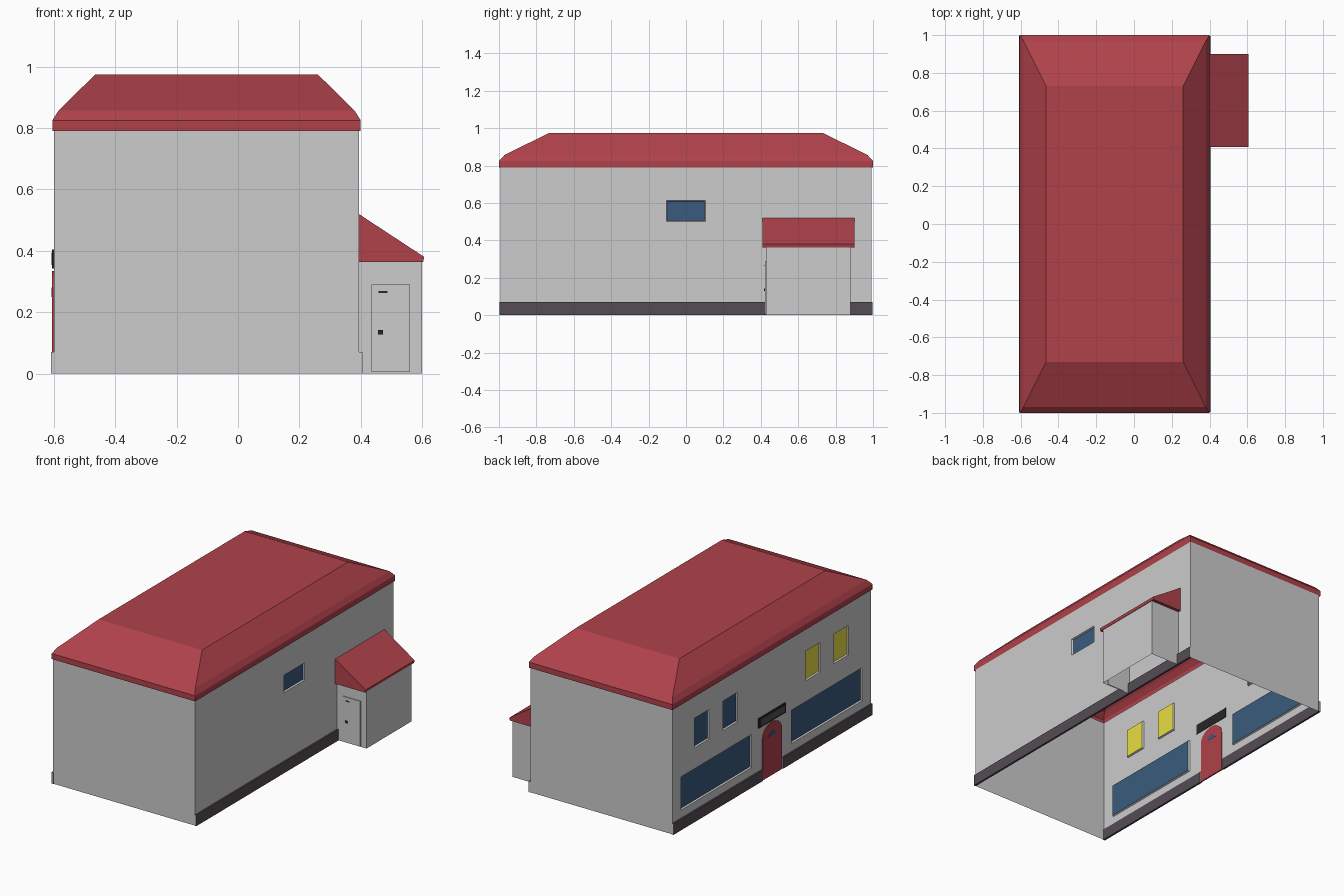
import bpy, bmesh, math

if "Cube" in bpy.data.objects:
    bpy.data.objects.remove(bpy.data.objects["Cube"])


def mat(name, rgb):
    m = bpy.data.materials.new(name)
    m.diffuse_color = (*rgb, 1)
    m.use_nodes = True
    m.node_tree.nodes["Principled BSDF"].inputs["Base Color"].default_value = m.diffuse_color
    return m


GREY = mat("wall grey", (0.604, 0.604, 0.604))
RED = mat("roof red", (0.434, 0.054, 0.070))
BLUE = mat("glass blue", (0.041, 0.105, 0.205))
YELLOW = mat("lit glass yellow", (0.80, 0.73, 0.055))
DARK = mat("plinth dark grey", (0.089, 0.072, 0.089))
BLACK = mat("fittings black", (0.02, 0.02, 0.02))


def finish(bm, name, *mats):
    me = bpy.data.meshes.new(name)
    bm.to_mesh(me)
    bm.free()
    for m in mats:
        me.materials.append(m)
    ob = bpy.data.objects.new(name, me)
    bpy.context.collection.objects.link(ob)
    return ob


def box(name, x, y, z, *mats):
    bm = bmesh.new()
    bmesh.ops.create_cube(bm, size=1)
    for v in bm.verts:
        v.co = [a + (b - a) * (c + 0.5) for (a, b), c in zip((x, y, z), v.co)]
    if len(mats) > 1:  # second material on the faces turned to front and back
        for f in bm.faces:
            f.material_index = int(abs(f.normal.y) > 0.5)
    return finish(bm, name, *mats)


def prism(name, pts, depth, axis, material):
    """Closed profile extruded along x (points are y,z) or y (points are x,z)."""
    bm = bmesh.new()
    rings = []
    for d in depth:
        rings.append([bm.verts.new((d, a, z) if axis == "x" else (a, d, z)) for a, z in pts])
    n = len(pts)
    for r in rings:
        bm.faces.new(r)
    for i in range(n):
        j = (i + 1) % n
        bm.faces.new((rings[0][i], rings[0][j], rings[1][j], rings[1][i]))
    bmesh.ops.recalc_face_normals(bm, faces=bm.faces)
    return finish(bm, name, material)


X0, X1, Y, TOP = -0.60, 0.395, 0.993, 0.80


def side_wall(bm, x, s, openings):
    """Side wall cut into a grid, with the window cells inset as panes."""
    ys = sorted({-Y, Y} | {v for o in openings for v in o[:2]})
    zs = sorted({0, TOP} | {v for o in openings for v in o[2:4]})
    V = {(y, z): bm.verts.new((x, y, z)) for y in ys for z in zs}
    regions = [[] for _ in openings]
    for ya, yb in zip(ys, ys[1:]):
        for za, zb in zip(zs, zs[1:]):
            c = [V[ya, za], V[yb, za], V[yb, zb], V[ya, zb]]
            f = bm.faces.new(c if s > 0 else c[::-1])
            for r, o in zip(regions, openings):
                if o[0] <= ya and yb <= o[1] and o[2] <= za and zb <= o[3]:
                    r.append(f)
    bm.normal_update()
    for r, o in zip(regions, openings):
        bmesh.ops.inset_region(bm, faces=r, thickness=0.004, depth=-0.01, use_even_offset=True)
        for f in r:
            f.material_index = o[4]


# main walls, an open shell with inset windows
bm = bmesh.new()
left = []
for s, pane in ((1, 1), (-1, 2)):
    for a, b, z0, z1, m in ((0.2, 0.905, 0.12, 0.33, 1),
                            (0.34, 0.485, 0.463, 0.65, pane), (0.625, 0.77, 0.463, 0.65, pane)):
        left.append((*sorted((s * a, s * b)), z0, z1, m))
side_wall(bm, X0, -1, left)
side_wall(bm, X1, 1, [(-0.105, 0.103, 0.502, 0.612, 1)])
for s in (-1, 1):
    c = [bm.verts.new(p) for p in ((X0, s * Y, 0), (X1, s * Y, 0), (X1, s * Y, TOP), (X0, s * Y, TOP))]
    bm.faces.new(c if s < 0 else c[::-1])
finish(bm, "main_walls", GREY, BLUE, YELLOW)

# hipped roof with eaves band, open underneath
bm = bmesh.new()
rings = []
for dx, dy, z in ((0, 0, 0.79), (0, 0, 0.825), (0.02, 0.03, 0.857), (0.14, 0.27, 0.975)):
    xa, xb, y = -0.605 + dx, 0.40 - dx, 1 - dy
    rings.append([bm.verts.new((*p, z)) for p in ((xa, -y), (xb, -y), (xb, y), (xa, y))])
for r, q in zip(rings, rings[1:]):
    for i in range(4):
        j = (i + 1) % 4
        bm.faces.new((r[i], r[j], q[j], q[i]))
bm.faces.new(rings[-1])
finish(bm, "main_roof", RED)

# plinth strips, dark along the sides and grey at the ends
box("plinth_right", (0.392, 0.405), (-0.996, 0.996), (0, 0.07), DARK, GREY)
box("plinth_left_front", (-0.61, -0.597), (-0.996, -0.1), (0, 0.07), DARK, GREY)
box("plinth_left_back", (-0.61, -0.597), (0.1, 0.996), (0, 0.07), DARK, GREY)

# arched main door with a half-round light
def arch(hw, z0, z1, h, n=10):
    pts = [(-hw, z0), (hw, z0)] if z1 > z0 else []
    return pts + [(hw * math.cos(math.pi * i / n), z1 + h * math.sin(math.pi * i / n))
                  for i in range(n + 1)]


prism("main_door", arch(0.095, 0, 0.26, 0.075), (-0.606, -0.597), "x", RED)
prism("main_door_light", arch(0.035, 0.25, 0.25, 0.03), (-0.608, -0.596), "x", BLUE)

# blank sign over the door
box("sign_board", (-0.606, -0.597), (-0.135, 0.135), (0.343, 0.405), BLACK)
box("sign_panel", (-0.608, -0.604), (-0.12, 0.12), (0.354, 0.394), DARK)

# side porch, open underneath
bm = bmesh.new()
plan = ((0.395, 0.428), (0.6, 0.428), (0.6, 0.88), (0.395, 0.88))
lo, hi = [[bm.verts.new((*p, z)) for p in plan] for z in (0, 0.37)]
for i in range(3):
    bm.faces.new((lo[i], lo[i + 1], hi[i + 1], hi[i]))
finish(bm, "porch_walls", GREY)
prism("porch_roof", [(0.394, 0.363), (0.603, 0.363), (0.607, 0.38), (0.394, 0.52)],
      (0.408, 0.90), "y", RED)

# porch door with fittings
box("porch_door", (0.435, 0.56), (0.422, 0.43), (0.005, 0.29), GREY)
box("porch_door_plate", (0.458, 0.487), (0.42, 0.423), (0.263, 0.269), BLACK)
box("porch_door_handle", (0.456, 0.472), (0.417, 0.423), (0.128, 0.142), BLACK)
